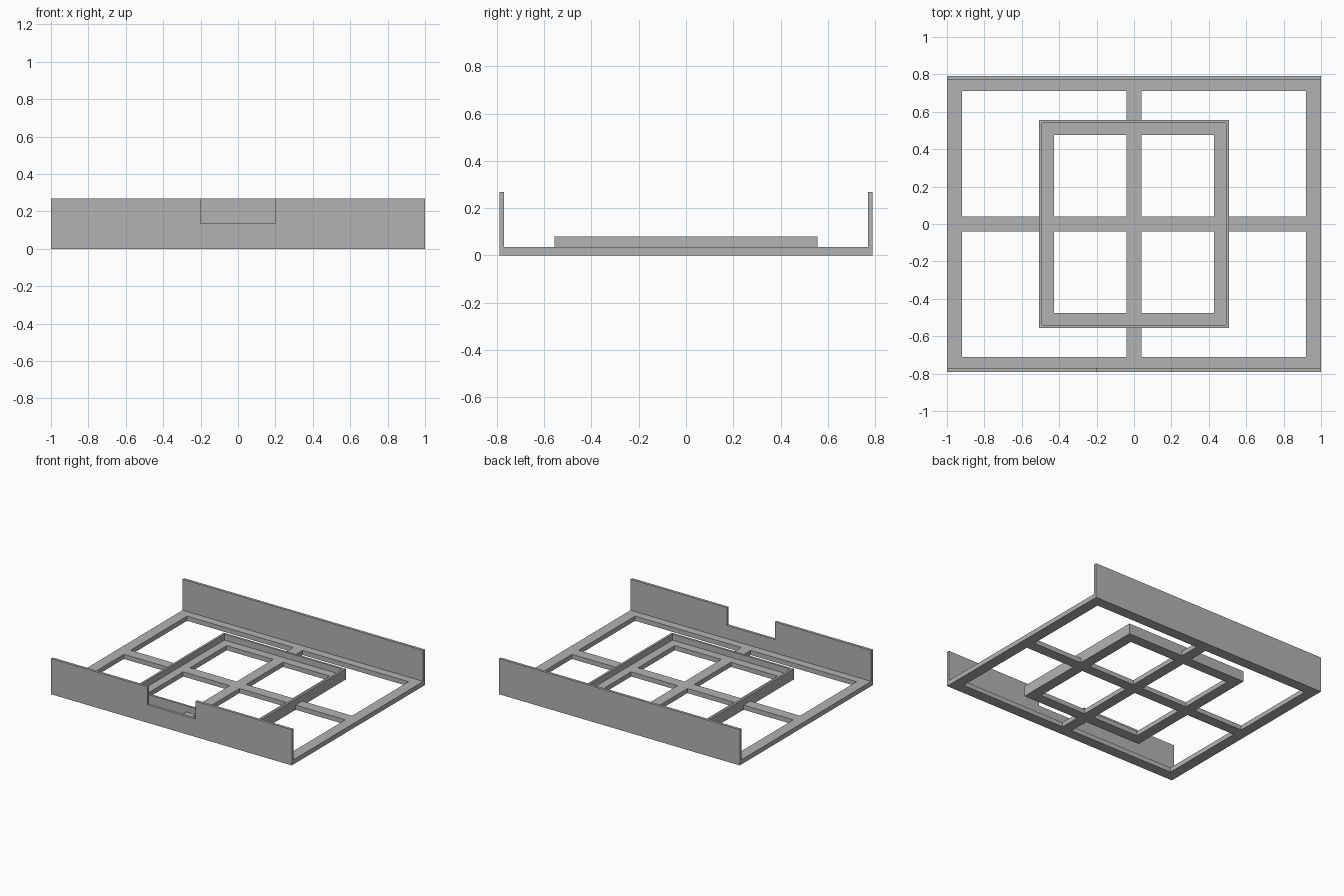
import bpy
import bmesh

if "Cube" in bpy.data.objects:
    bpy.data.objects.remove(bpy.data.objects["Cube"], do_unlink=True)

# Overall sizes
HALF_X, HALF_Y = 1.0, 0.79      # outer frame
TRAY_X, TRAY_Y = 0.507, 0.556   # inner tray
RAIL, BAR = 0.08, 0.04          # rail width, half width of cross bars
BASE_H, LIP_H, WALL_H = 0.035, 0.08, 0.268
WALL_T, LIP_T = 0.02, 0.016
NOTCH_X, NOTCH_Z = 0.2, 0.135

grey = bpy.data.materials.new("plain grey")
grey.use_nodes = True
colour = (0.45, 0.45, 0.45, 1)
grey.diffuse_color = colour
grey.node_tree.nodes["Principled BSDF"].inputs["Base Color"].default_value = colour


def finish(name, bm):
    bmesh.ops.recalc_face_normals(bm, faces=bm.faces)
    mesh = bpy.data.meshes.new(name)
    bm.to_mesh(mesh)
    bm.free()
    mesh.materials.append(grey)
    obj = bpy.data.objects.new(name, mesh)
    bpy.context.collection.objects.link(obj)
    return obj


def extrude(bm, vector):
    moved = bmesh.ops.extrude_face_region(bm, geom=bm.faces[:])["geom"]
    verts = [v for v in moved if isinstance(v, bmesh.types.BMVert)]
    bmesh.ops.translate(bm, verts=verts, vec=vector)


def lattice(name, xs, ys, filled, z0, z1):
    """Flat openwork plate: keep the grid cells whose centre is filled."""
    bm = bmesh.new()
    xs = sorted({s * x for x in xs for s in (-1, 1)})
    ys = sorted({s * y for y in ys for s in (-1, 1)})
    for xa, xb in zip(xs, xs[1:]):
        for ya, yb in zip(ys, ys[1:]):
            if filled(abs(xa + xb) / 2, abs(ya + yb) / 2):
                corners = ((xa, ya), (xb, ya), (xb, yb), (xa, yb))
                bm.faces.new([bm.verts.new((x, y, z0)) for x, y in corners])
    bmesh.ops.remove_doubles(bm, verts=bm.verts, dist=0.0001)
    extrude(bm, (0, 0, z1 - z0))
    bmesh.ops.dissolve_limit(bm, angle_limit=0.01, verts=bm.verts, edges=bm.edges)
    return finish(name, bm)


def wall(name, profile, y):
    bm = bmesh.new()
    bm.faces.new([bm.verts.new((x, y, z)) for x, z in profile])
    extrude(bm, (0, WALL_T, 0))
    return finish(name, bm)


def ring(x, y, half_x, half_y, width):
    inside = x < half_x and y < half_y
    return inside and (x > half_x - width or y > half_y - width)


# Base: outer frame, inner tray floor and cross bars
lattice("base_frame",
        (BAR, TRAY_X - RAIL, TRAY_X, HALF_X - RAIL, HALF_X),
        (BAR, TRAY_Y - RAIL, TRAY_Y, HALF_Y - RAIL, HALF_Y),
        lambda x, y: (x < BAR or y < BAR
                      or ring(x, y, HALF_X, HALF_Y, RAIL)
                      or ring(x, y, TRAY_X, TRAY_Y, RAIL)),
        0, BASE_H)

# Thin raised rim round the tray
lattice("tray_rim", (TRAY_X - LIP_T, TRAY_X), (TRAY_Y - LIP_T, TRAY_Y),
        lambda x, y: ring(x, y, TRAY_X, TRAY_Y, LIP_T), BASE_H, LIP_H)

# Plain back wall and notched front wall
bottom = [(-HALF_X, 0), (HALF_X, 0), (HALF_X, WALL_H)]
notch = [(NOTCH_X, WALL_H), (NOTCH_X, NOTCH_Z), (-NOTCH_X, NOTCH_Z), (-NOTCH_X, WALL_H)]
top_left = [(-HALF_X, WALL_H)]
wall("back_wall", bottom + top_left, HALF_Y - WALL_T)
wall("front_wall", bottom + notch + top_left, -HALF_Y)
